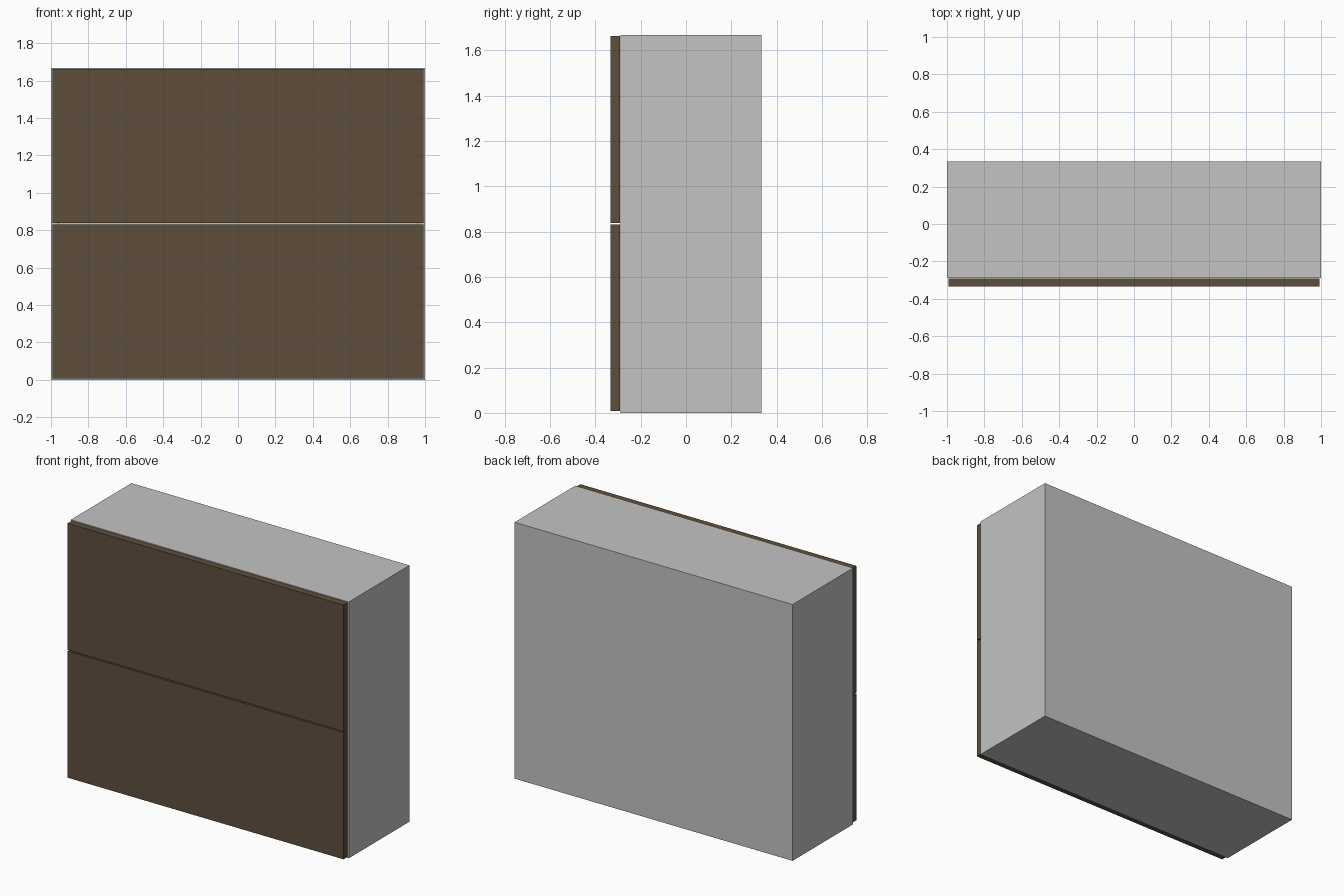
import bpy

if "Cube" in bpy.data.objects:
    bpy.data.objects.remove(bpy.data.objects["Cube"])


def material(name, rgb):
    m = bpy.data.materials.new(name)
    m.diffuse_color = (*rgb, 1.0)
    m.use_nodes = True
    m.node_tree.nodes["Principled BSDF"].inputs["Base Color"].default_value = m.diffuse_color
    return m


GREY = material("light grey", (0.54, 0.55, 0.545))
BROWN = material("dark brown", (0.118, 0.078, 0.046))


def box(name, x, y, z, mat):
    """Box from (min, max) ranges on each axis."""
    bpy.ops.mesh.primitive_cube_add(size=1)
    o = bpy.context.object
    o.name = name
    for v in o.data.vertices:
        for i, (lo, hi) in enumerate((x, y, z)):
            v.co[i] = lo if v.co[i] < 0 else hi
    o.data.materials.append(mat)
    return o


W, H, T = 1.0, 1.667, 0.04       # half width, height, panel thickness
FRONT, BACK = -0.29, 0.333       # carcass depth range
IN = W - T

# Side panels
box("left_side", (-W, -IN), (FRONT, BACK), (0, H), GREY)
box("right_side", (IN, W), (FRONT, BACK), (0, H), GREY)

# Top, bottom and back panels between the sides
box("bottom_panel", (-IN, IN), (FRONT, BACK - T), (0, T), GREY)
box("top_panel", (-IN, IN), (FRONT, BACK - T), (H - T, H), GREY)
box("back_panel", (-IN, IN), (BACK - T, BACK), (0, H), GREY)

# Two stacked fronts with a thin gap between them
for name, z in (("lower_front", (0.008, 0.831)), ("upper_front", (0.839, 1.662))):
    box(name, (-0.993, 0.993), (-0.333, FRONT - 0.001), z, BROWN)
